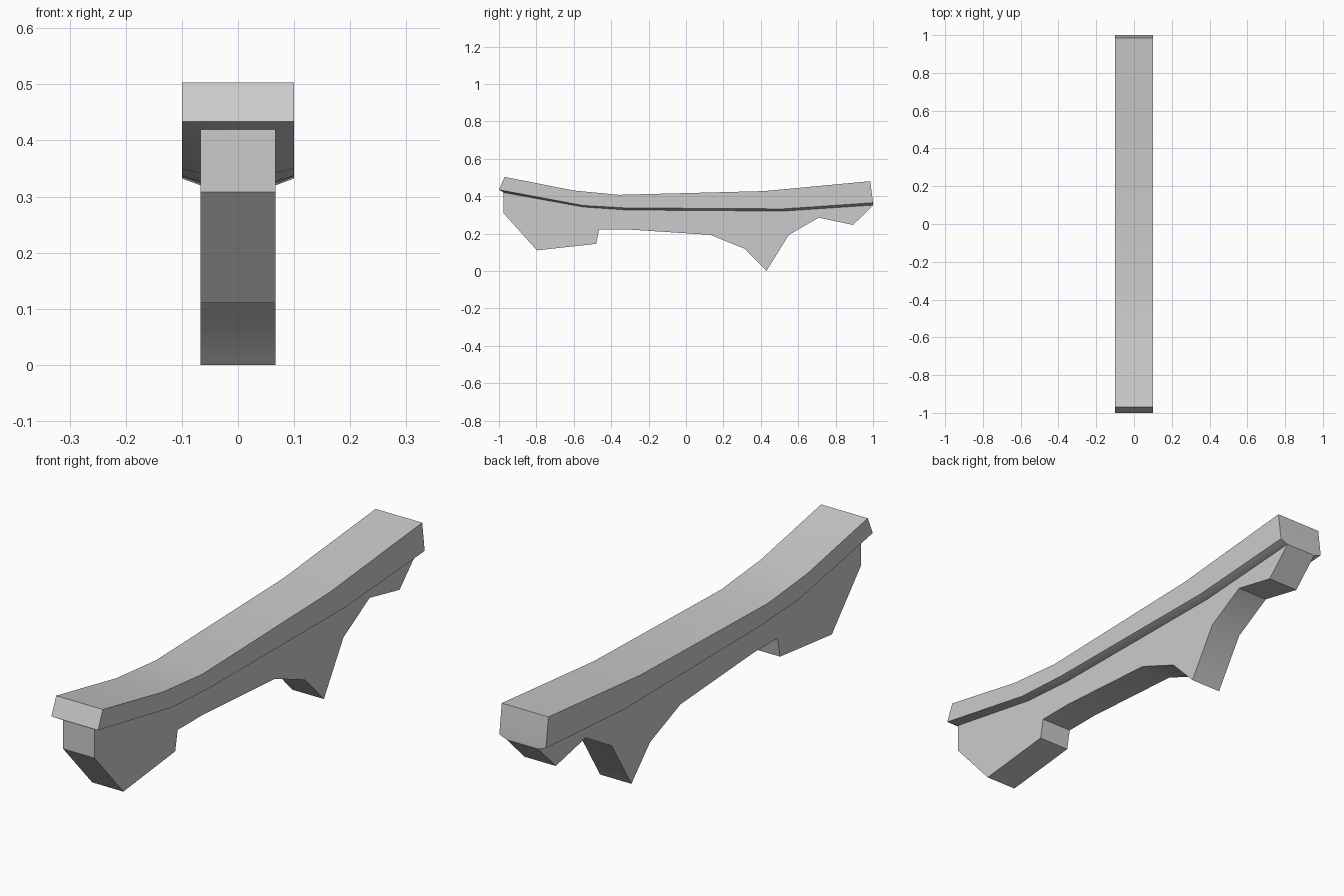
import bpy
import bmesh
import math

cube = bpy.data.objects.get("Cube")
if cube:
    bpy.data.objects.remove(cube, do_unlink=True)

grey = bpy.data.materials.new("plain grey")
grey.use_nodes = True
colour = (0.6, 0.6, 0.6, 1)
grey.diffuse_color = colour
grey.node_tree.nodes["Principled BSDF"].inputs["Base Color"].default_value = colour

CAP_HALF, BODY_HALF = 0.1, 0.067

# Side outlines of the cap as (y, z): upper surface, outer rim, inset underside
top = [(-0.97, 0.503), (-0.6, 0.43), (-0.36, 0.407), (0.42, 0.427), (0.985, 0.48)]
rim = [(-1.0, 0.434), (-0.55, 0.35), (-0.32, 0.337), (0.52, 0.332), (1.0, 0.365)]
keel = [(-0.975, 0.419), (-0.55, 0.342), (-0.32, 0.326), (0.52, 0.32), (1.0, 0.352)]

# Lower outline of the body, front to back
belly = [(-0.975, 0.308), (-0.797, 0.11), (-0.48, 0.145), (-0.465, 0.222),
         (-0.315, 0.222), (0.13, 0.193), (0.315, 0.118), (0.43, 0.0),
         (0.55, 0.193), (0.71, 0.285), (0.893, 0.246), (1.0, 0.352)]


def finish(name, bm):
    bmesh.ops.recalc_face_normals(bm, faces=bm.faces)
    mesh = bpy.data.meshes.new(name)
    bm.to_mesh(mesh)
    bm.free()
    obj = bpy.data.objects.new(name, mesh)
    bpy.context.collection.objects.link(obj)
    mesh.materials.append(grey)
    bpy.ops.object.select_all(action="DESELECT")
    obj.select_set(True)
    bpy.context.view_layer.objects.active = obj
    bpy.ops.object.shade_smooth_by_angle(angle=math.radians(30))


# Curved cap: six-sided sections lofted along its length
bm = bmesh.new()
sections = []
for t, r, k in zip(top, rim, keel):
    half = [(CAP_HALF, t), (CAP_HALF, r), (BODY_HALF, k)]
    ring = half + [(-x, p) for x, p in reversed(half)]
    sections.append([bm.verts.new((x, *p)) for x, p in ring])
for a, b in zip(sections, sections[1:]):
    for i in range(len(a)):
        j = (i + 1) % len(a)
        bm.faces.new((a[i], a[j], b[j], b[i]))

# Square ends with a bevelled lower lip
for s in (sections[0], sections[-1]):
    bm.faces.new((s[0], s[1], s[4], s[5]))
    bm.faces.new((s[1], s[2], s[3], s[4]))
finish("curved_cap", bm)

# Narrow body: outline extruded across, its upper edge meeting the cap
bm = bmesh.new()
outline = belly[:-1] + keel[::-1]
face = bm.faces.new([bm.verts.new((-BODY_HALF, y, z)) for y, z in outline])
side = bmesh.ops.extrude_face_region(bm, geom=[face])["geom"]
bmesh.ops.translate(bm, vec=(2 * BODY_HALF, 0, 0),
                    verts=[v for v in side if isinstance(v, bmesh.types.BMVert)])
# The hidden upper faces are left open under the cap
hidden = [f for f in bm.faces if len(f.verts) == 4 and
          all(any(abs(v.co.y - y) + abs(v.co.z - z) < 0.001 for y, z in keel)
              for v in f.verts)]
bmesh.ops.delete(bm, geom=hidden, context="FACES_ONLY")
finish("lower_body", bm)
